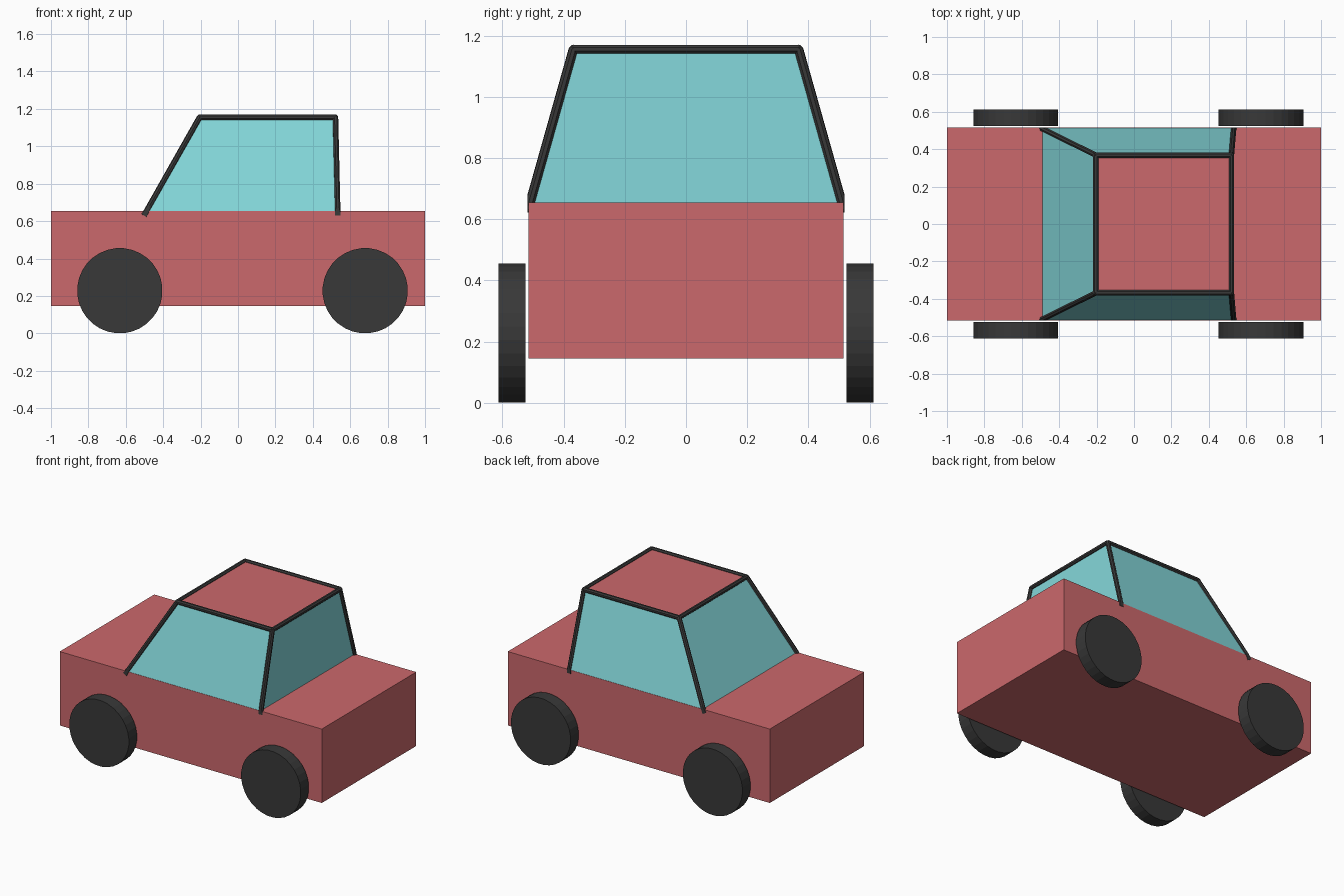
import bpy, bmesh, math
from mathutils import Vector, Matrix

if "Cube" in bpy.data.objects:
    bpy.data.objects.remove(bpy.data.objects["Cube"])


def material(name, color):
    m = bpy.data.materials.new(name)
    m.diffuse_color = (*color, 1)
    m.use_nodes = True
    m.node_tree.nodes["Principled BSDF"].inputs["Base Color"].default_value = m.diffuse_color
    return m


RED = material("red_paint", (0.60, 0.14, 0.15))
GLASS = material("teal_glass", (0.23, 0.68, 0.70))
BLACK = material("black_rubber", (0.04, 0.04, 0.04))


def finish(name, bm, *mats):
    bmesh.ops.recalc_face_normals(bm, faces=bm.faces)
    mesh = bpy.data.meshes.new(name)
    bm.to_mesh(mesh)
    bm.free()
    for m in mats:
        mesh.materials.append(m)
    ob = bpy.data.objects.new(name, mesh)
    bpy.context.collection.objects.link(ob)
    return ob


def bar(bm, a, b, r, sides=8):
    d = b - a
    rot = d.to_track_quat('Z', 'Y').to_matrix().to_4x4()
    spin = Matrix.Rotation(math.pi / sides, 4, 'Z')
    bmesh.ops.create_cone(bm, cap_ends=True, segments=sides, radius1=r, radius2=r,
                          depth=d.length,
                          matrix=Matrix.Translation((a + b) / 2) @ rot @ spin)


def ring(x0, x1, y, z):
    return [Vector(p) for p in ((x0, -y, z), (x1, -y, z), (x1, y, z), (x0, y, z))]


# Lower body box
bm = bmesh.new()
bmesh.ops.create_cube(bm, size=1, matrix=Matrix.Translation((0, 0, 0.40))
                      @ Matrix.Diagonal((2, 1.03, 0.51, 1)))
finish("body", bm, RED)

# Tapered cabin: glass sides, painted roof
bm = bmesh.new()
low = [bm.verts.new(p) for p in ring(-0.488, 0.533, 0.513, 0.655)]
top = [bm.verts.new(p) for p in ring(-0.205, 0.521, 0.368, 1.157)]
for i in range(4):
    j = (i + 1) % 4
    bm.faces.new((low[i], low[j], top[j], top[i]))
bm.faces.new(top).material_index = 1
bm.faces.new(low[::-1])
finish("cabin", bm, GLASS, RED)

# Dark window frame: roof rails and pillars, trimmed flush with the body sides
R = 0.0155
bm = bmesh.new()
base = ring(-0.488, 0.533, 0.509, 0.655)
roof = ring(-0.205, 0.521, 0.368, 1.155)
for i in range(4):
    bar(bm, roof[i], roof[(i + 1) % 4], R)
    bar(bm, roof[i], base[i] + (base[i] - roof[i]) * 0.05, R)
    bmesh.ops.create_icosphere(bm, subdivisions=1, radius=R,
                               matrix=Matrix.Translation(roof[i]))
for s in (-1, 1):
    geom = bm.verts[:] + bm.edges[:] + bm.faces[:]
    bmesh.ops.bisect_plane(bm, geom=geom, plane_co=(0, s * 0.517, 0),
                           plane_no=(0, s, 0), clear_outer=True)
    bmesh.ops.holes_fill(bm, edges=[e for e in bm.edges if e.is_boundary], sides=0)
finish("window_frame", bm, BLACK)

# Wheels
for end, x in (("front", -0.632), ("rear", 0.68)):
    for side, s in (("near", -1), ("far", 1)):
        bm = bmesh.new()
        bar(bm, Vector((x, s * 0.524, 0.228)), Vector((x, s * 0.612, 0.228)), 0.228, 32)
        finish(f"{end}_{side}_wheel", bm, BLACK)
